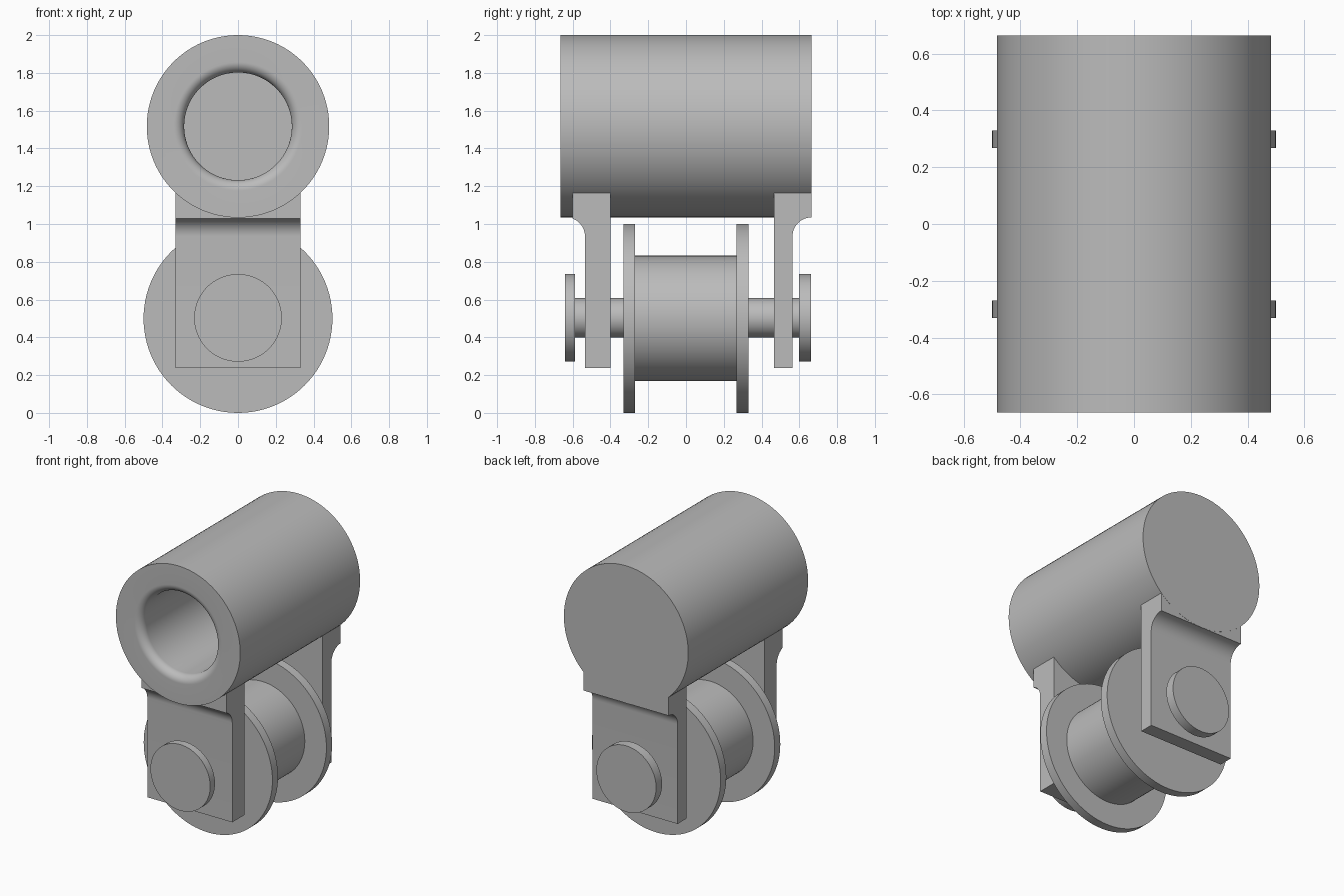
import bpy, bmesh, math
from mathutils import Matrix, Vector

old = bpy.data.objects.get("Cube")
if old:
    bpy.data.objects.remove(old, do_unlink=True)

steel = bpy.data.materials.new("plain_grey")
steel.use_nodes = True
GREY = (0.5, 0.5, 0.5, 1)
steel.diffuse_color = GREY
steel.node_tree.nodes["Principled BSDF"].inputs["Base Color"].default_value = GREY


def finish(name, bm):
    bmesh.ops.remove_doubles(bm, verts=bm.verts, dist=1e-5)
    bmesh.ops.recalc_face_normals(bm, faces=bm.faces)
    mesh = bpy.data.meshes.new(name)
    bm.to_mesh(mesh)
    bm.free()
    mesh.materials.append(steel)
    obj = bpy.data.objects.new(name, mesh)
    bpy.context.collection.objects.link(obj)
    bpy.ops.object.select_all(action="DESELECT")
    obj.select_set(True)
    bpy.context.view_layer.objects.active = obj
    bpy.ops.object.shade_smooth_by_angle(angle=math.radians(30))
    return obj


def lathe(name, profile, z, steps=96):
    """Spin (radius, y) points around a front-to-back axis at height z."""
    bm = bmesh.new()
    verts = [bm.verts.new((r, y, z)) for r, y in profile]
    edges = [bm.edges.new(pair) for pair in zip(verts, verts[1:])]
    bmesh.ops.spin(bm, geom=verts + edges, cent=(0, 0, z), axis=(0, 1, 0),
                   angle=math.tau, steps=steps, use_merge=True)
    return finish(name, bm)


def arc(cx, cy, radius, start, end, count=12):
    angles = [math.radians(start + (end - start) * i / count) for i in range(count + 1)]
    return [(cx + radius * math.cos(a), cy + radius * math.sin(a)) for a in angles]


def bracket(name, outline, half_width=0.33):
    """Extrude a (y, z) outline across the width."""
    bm = bmesh.new()
    face = bm.faces.new([bm.verts.new((-half_width, y, z)) for y, z in outline])
    new = bmesh.ops.extrude_face_region(bm, geom=[face])["geom"]
    bmesh.ops.translate(bm, vec=(2 * half_width, 0, 0),
                        verts=[v for v in new if isinstance(v, bmesh.types.BMVert)])
    return finish(name, bm)


# Upper barrel with a blind bore and a rounded mouth
END = 0.665
mouth = arc(0.34, -END + 0.055, 0.055, 180, 270)
lathe("barrel", [(0, 0.4), (0.285, 0.4)] + mouth
      + [(0.483, -END), (0.483, END), (0, END)], 1.517)

# Hanging brackets, flared where they meet the barrel
TOP, BOTTOM = 1.167, 0.237
bracket("front_bracket", [(-0.4, BOTTOM), (-0.4, TOP), (-0.6, TOP)]
        + arc(-0.635, 0.935, 0.1, 69.5, 0) + [(-0.535, BOTTOM)])
bracket("back_bracket", [(0.465, BOTTOM), (0.465, TOP), (0.664, TOP)]
        + arc(0.664, 0.935, 0.1, 90, 180) + [(0.564, BOTTOM)])

# Flanged roller
AXLE = 0.5
FLANGE, HUB = 0.5, 0.332
lathe("roller", [(0, -0.332), (FLANGE, -0.332), (FLANGE, -0.27), (HUB, -0.27),
                 (HUB, 0.267), (FLANGE, 0.267), (FLANGE, 0.33), (0, 0.33)], AXLE)

# Axle pin with a head at each end
PIN, HEAD = 0.105, 0.232
lathe("axle_pin", [(0, -0.64), (HEAD, -0.64), (HEAD, -0.587), (PIN, -0.587),
                   (PIN, 0.597), (HEAD, 0.597), (HEAD, 0.663), (0, 0.663)], AXLE + 0.003)
